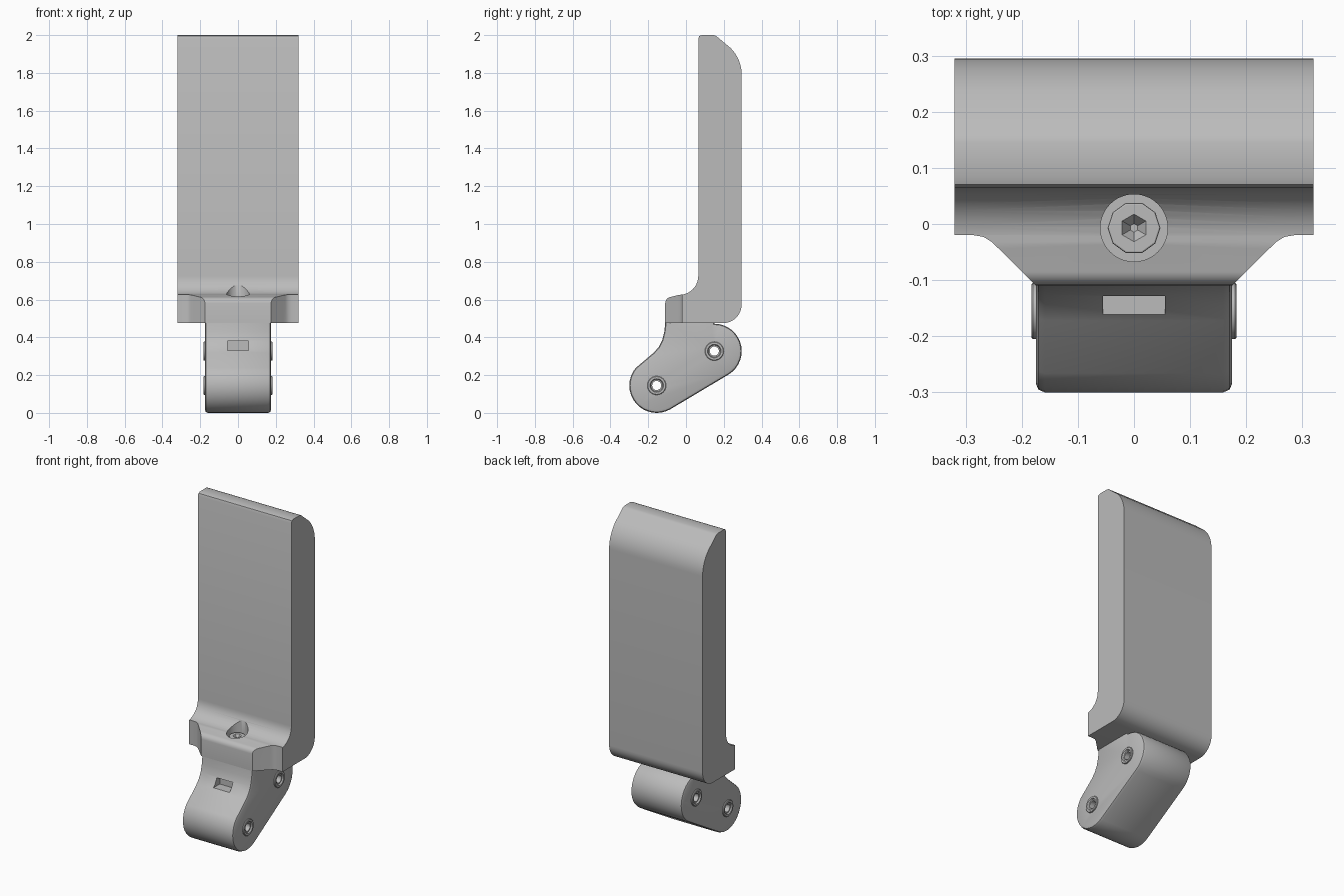
import bpy, bmesh
from math import cos, sin, radians, pi

if "Cube" in bpy.data.objects:
    bpy.data.objects.remove(bpy.data.objects["Cube"])

grey = bpy.data.materials.new("plain grey")
grey.use_nodes = True
GREY = (0.5, 0.5, 0.5, 1)
grey.diffuse_color = GREY
grey.node_tree.nodes["Principled BSDF"].inputs["Base Color"].default_value = GREY


def arc(cx, cy, r, start, end, steps):
    angles = [radians(start + (end - start) * i / steps) for i in range(steps + 1)]
    return [(cx + r * cos(a), cy + r * sin(a)) for a in angles]


def finish(name, bm):
    bmesh.ops.recalc_face_normals(bm, faces=bm.faces[:])
    mesh = bpy.data.meshes.new(name)
    bm.to_mesh(mesh)
    bm.free()
    mesh.materials.append(grey)
    obj = bpy.data.objects.new(name, mesh)
    bpy.context.collection.objects.link(obj)
    return obj


def prism(name, outline, axis, low, high, bevel=0):
    """Extrude an outline along x (points are y, z) or z (points are x, y)."""
    bm = bmesh.new()
    place = (lambda a, b, h: (h, a, b)) if axis == "x" else (lambda a, b, h: (a, b, h))
    ends = [[bm.verts.new(place(a, b, h)) for a, b in outline] for h in (low, high)]
    caps = [bm.faces.new(ring) for ring in ends]
    for i in range(len(outline)):
        j = (i + 1) % len(outline)
        bm.faces.new((ends[0][i], ends[0][j], ends[1][j], ends[1][i]))
    bmesh.ops.recalc_face_normals(bm, faces=bm.faces[:])
    if bevel:
        rim = [e for cap in caps for e in cap.edges]
        bmesh.ops.bevel(bm, geom=rim, offset=bevel, segments=2, profile=0.5, affect="EDGES")
    return finish(name, bm)


def activate(obj):
    bpy.ops.object.select_all(action="DESELECT")
    obj.select_set(True)
    bpy.context.view_layer.objects.active = obj


def cut(obj, *cutters):
    for cutter in cutters:
        mod = obj.modifiers.new("cut", "BOOLEAN")
        mod.operation = "DIFFERENCE"
        mod.solver = "EXACT"
        mod.object = cutter
        activate(obj)
        bpy.ops.object.modifier_apply(modifier=mod.name)
        bpy.data.objects.remove(cutter)


def smooth(obj, angle=32):
    activate(obj)
    bpy.ops.object.shade_smooth_by_angle(angle=radians(angle))


def washer(name, side, y, z, sides=24):
    """Countersunk ring standing just proud of the link's side."""
    section = [(0.024, 0.16), (0.05, 0.16), (0.05, 0.18), (0.047, 0.183),
               (0.036, 0.183), (0.031, 0.174), (0.024, 0.174)]
    bm = bmesh.new()
    rings = []
    for i in range(sides):
        a = 2 * pi * i / sides
        rings.append([bm.verts.new((side * x, y + r * cos(a), z + r * sin(a))) for r, x in section])
    for i in range(sides):
        one, two = rings[i], rings[(i + 1) % sides]
        for k in range(len(section)):
            m = (k + 1) % len(section)
            bm.faces.new((one[k], one[m], two[m], two[k]))
    smooth(finish(name, bm))


# Tall slab with a sloped top, rounded heel and front lip
slab = prism("slab", [
    (-0.11, 0.475), *arc(-0.075, 0.58, 0.035, 180, 90, 5),
    *arc(-0.035, 0.725, 0.1, -90, 0, 10),
    (0.065, 1.98), (0.07, 1.995), (0.085, 2.0), (0.145, 2.0), (0.16, 1.995),
    *arc(0.095, 1.79, 0.2, 45, 0, 8),
    *arc(0.195, 0.575, 0.1, 0, -90, 10)], "x", -0.32, 0.32)

# Lip corners swept back to the slab, and the screw bore
corners = []
for s in (-1, 1):
    plan = [(0.175, -0.11), (0.24, -0.045), (0.255, -0.031), (0.268, -0.023),
            (0.285, -0.02), (0.36, -0.02), (0.36, -0.15), (0.135, -0.15)]
    corners.append(prism("corner_cutter", [(s * x, y) for x, y in plan], "z", 0.4, 0.68))
SCREW_Y = -0.007
bore = prism("bore_cutter", arc(0, SCREW_Y, 0.06, 0, 352.5, 47), "z", 0.585, 0.9)
cut(slab, *corners, bore)
smooth(slab)

# Socket screw in the bore
screw = prism("lip_screw", arc(0, SCREW_Y, 0.047, 0, 324, 9), "z", 0.57, 0.608, 0.003)
bm = bmesh.new()
bmesh.ops.create_cone(bm, cap_ends=True, segments=6, radius1=0.004, radius2=0.026, depth=0.03)
bmesh.ops.translate(bm, verts=bm.verts[:], vec=(0, SCREW_Y, 0.595))
cut(screw, finish("socket_cutter", bm))

# Angled link below the slab
PINS = {"upper": (0.15, 0.327), "lower": (-0.155, 0.145)}
link = prism("link", [
    (-0.105, 0.52), (-0.11, 0.475), (-0.115, 0.43), (-0.126, 0.385),
    (-0.145, 0.348), (-0.172, 0.318),
    *arc(*PINS["lower"], 0.145, 140, 300, 16),
    *arc(*PINS["upper"], 0.145, -60, 90, 15), (0.15, 0.52)], "x", -0.175, 0.175, 0.016)

# Front slot and pin holes
slot = prism("slot_cutter", [(-0.25, 0.33), (-0.1, 0.33), (-0.1, 0.38), (-0.25, 0.38)],
             "x", -0.055, 0.055)
holes = [prism("pin_cutter", arc(y, z, 0.024, 0, 345, 23), "x", -0.3, 0.3)
         for y, z in PINS.values()]
cut(link, slot, *holes)
smooth(link)

# Pin washers on both sides
for pin, (y, z) in PINS.items():
    for side, label in ((1, "left"), (-1, "right")):
        washer(f"{label}_{pin}_washer", side, y, z)
